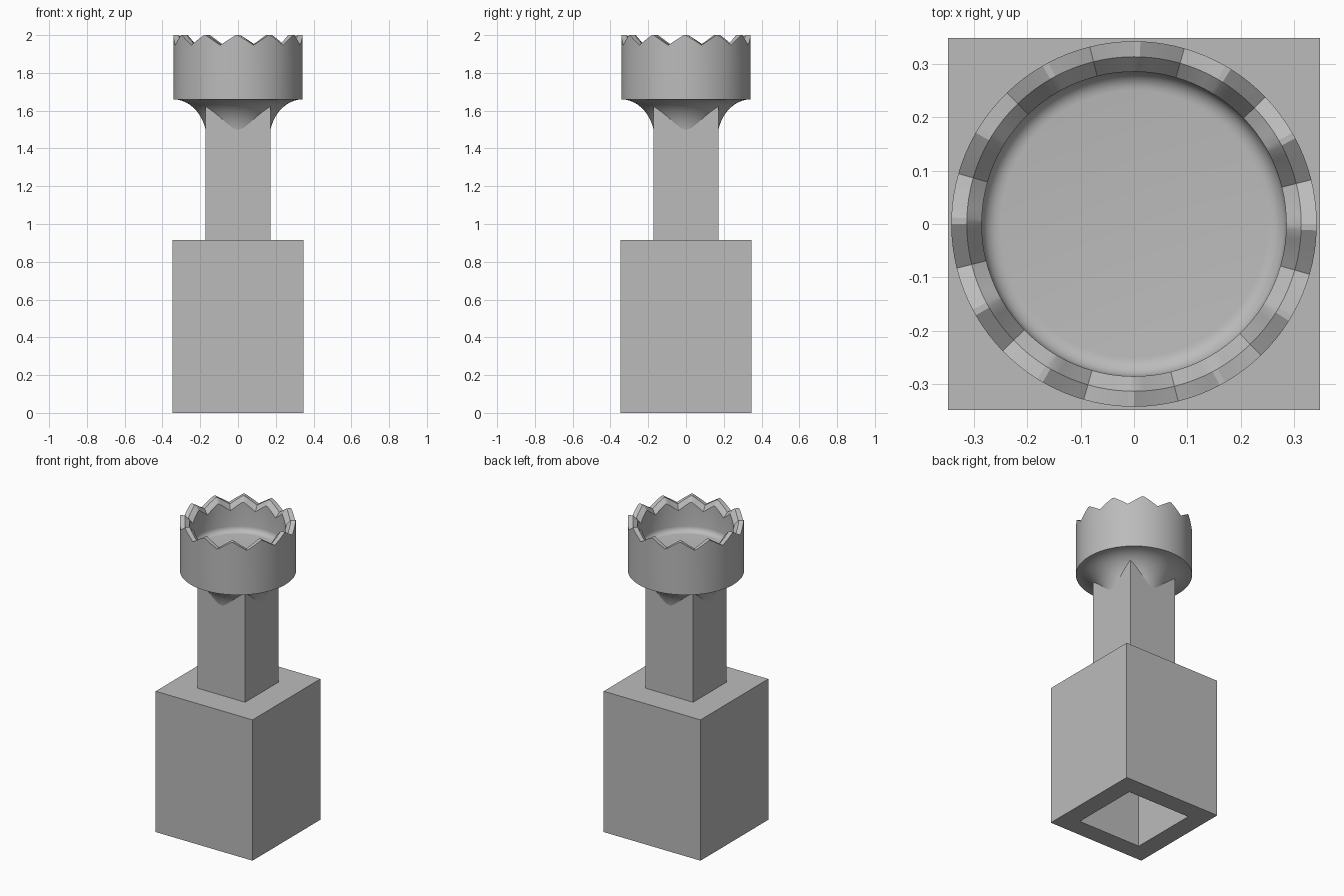
import bpy, bmesh, math
from mathutils import Matrix, Vector

if "Cube" in bpy.data.objects:
    bpy.data.objects.remove(bpy.data.objects["Cube"], do_unlink=True)

grey = bpy.data.materials.new("plain grey")
grey.use_nodes = True
GREY = (0.5, 0.5, 0.5, 1)
grey.diffuse_color = GREY
grey.node_tree.nodes["Principled BSDF"].inputs["Base Color"].default_value = GREY


def finish(bm, name, smooth=False):
    bmesh.ops.recalc_face_normals(bm, faces=bm.faces)
    mesh = bpy.data.meshes.new(name)
    bm.to_mesh(mesh)
    bm.free()
    mesh.materials.append(grey)
    obj = bpy.data.objects.new(name, mesh)
    bpy.context.collection.objects.link(obj)
    if smooth:
        bpy.ops.object.select_all(action="DESELECT")
        obj.select_set(True)
        bpy.context.view_layer.objects.active = obj
        bpy.ops.object.shade_smooth_by_angle(angle=math.radians(28))
    return obj


def square_block(half, bottom, top):
    bm = bmesh.new()
    size = Matrix.Diagonal((2 * half, 2 * half, top - bottom, 1))
    bmesh.ops.create_cube(bm, size=1, matrix=Matrix.Translation((0, 0, (bottom + top) / 2)) @ size)
    return bm


# Base block with a square socket opened in its underside
BASE_TOP = 0.915
bm = square_block(0.348, 0, BASE_TOP)
under = min(bm.faces, key=lambda f: f.calc_center_median().z)
bmesh.ops.inset_individual(bm, faces=[under], thickness=0.172)
socket = bmesh.ops.extrude_discrete_faces(bm, faces=[under])["faces"][0]
bmesh.ops.translate(bm, verts=socket.verts, vec=(0, 0, 0.74))
finish(bm, "base_block")

# Square stem, its top buried in the cup
finish(square_block(0.172, BASE_TOP - 0.01, 1.68), "stem")

# Toothed cup and flared neck, revolved as one profile
TEETH, STEPS = 12, 4
R_OUT, R_MID, R_IN = 0.342, 0.313, 0.285
CUP_BOTTOM, FLOOR, FILLET = 1.66, 1.78, 0.035
NECK_R, NECK_Z = 0.165, 1.44
TIP, VALLEY, CHAMFER = 2.0, 1.947, 0.03
FLAT = math.radians(1)
PITCH = 2 * math.pi / TEETH


def profile(rim):
    pts = [(0, NECK_Z)]
    for i in range(13):
        a = math.pi / 2 * i / 12
        pts.append((R_OUT - (R_OUT - NECK_R) * math.cos(a),
                    NECK_Z + (CUP_BOTTOM - NECK_Z) * math.sin(a)))
    pts += [(R_OUT, rim), (R_MID, rim), (R_IN, rim - CHAMFER)]
    for i in range(7):
        a = math.pi / 2 * i / 6
        pts.append((R_IN - FILLET + FILLET * math.cos(a), FLOOR + FILLET - FILLET * math.sin(a)))
    return pts + [(0, FLOOR)]


bm = bmesh.new()
columns = []
for tooth in range(TEETH):
    tip_angle = tooth * PITCH - FLAT
    # One flat tip, then down to the valley and up to the next tip
    for i in range(2 * STEPS + 1):
        t = i / (2 * STEPS)
        angle = tip_angle + FLAT + t * (PITCH - 2 * FLAT)
        rim = VALLEY + (TIP - VALLEY) * abs(1 - 2 * t)
        columns.append([bm.verts.new((r * math.cos(angle), r * math.sin(angle), z))
                        for r, z in profile(rim)])
for a, b in zip(columns, columns[1:] + columns[:1]):
    for k in range(len(a) - 1):
        bm.faces.new((a[k], b[k], b[k + 1], a[k + 1]))
bmesh.ops.remove_doubles(bm, verts=bm.verts, dist=1e-5)
finish(bm, "toothed_cup", smooth=True)
